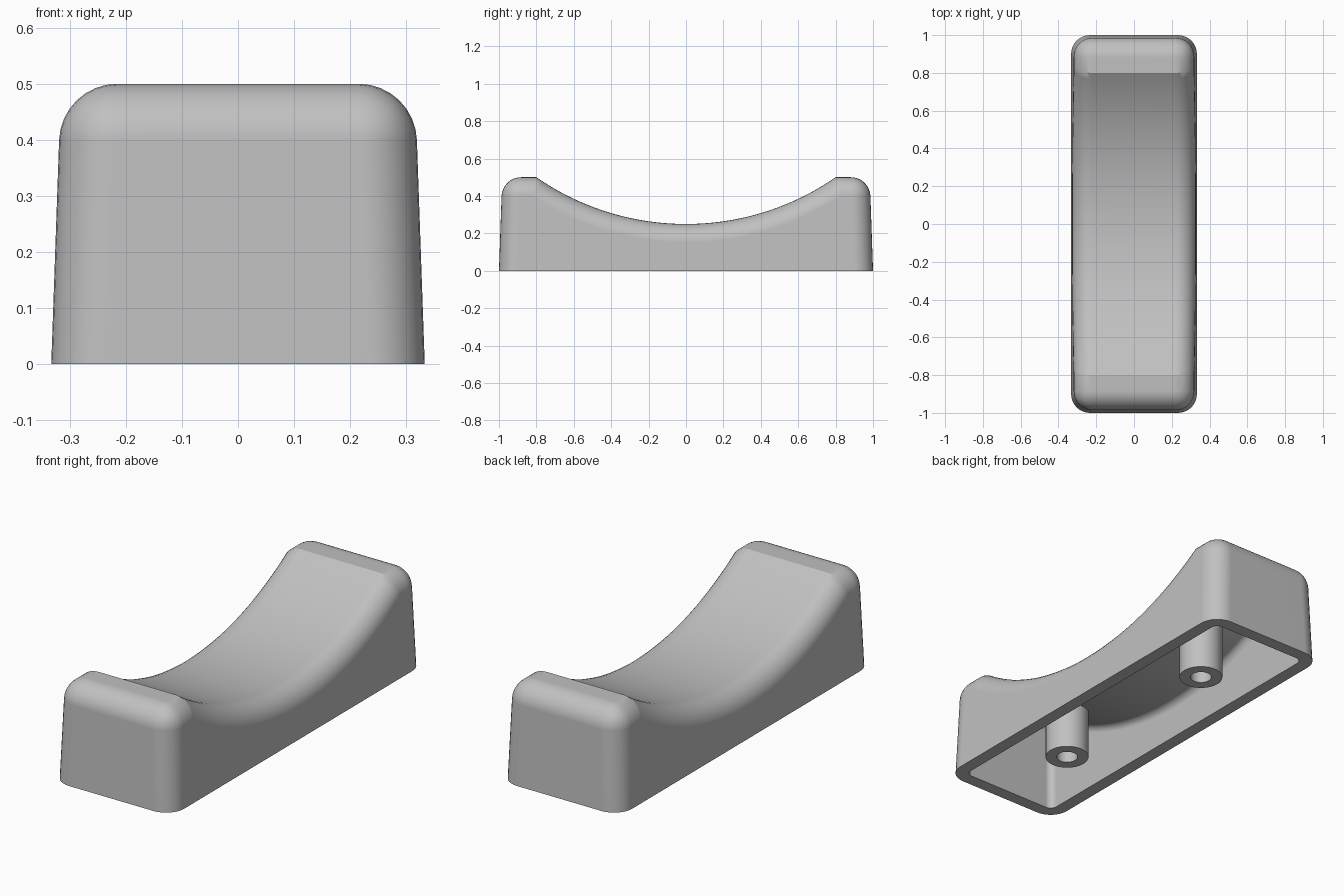
import bpy
import bmesh
import math

if "Cube" in bpy.data.objects:
    bpy.data.objects.remove(bpy.data.objects["Cube"], do_unlink=True)

HALF_W, HALF_L, HEIGHT = 0.333, 1.0, 0.5
WALL, FILLET, DRAFT = 0.065, 0.1, 0.035
ARC_R, ARC_Z = 1.405, 1.655          # saddle arc radius and centre height
ARC_STEPS, FILLET_STEPS = 48, 8

grey = bpy.data.materials.new("plain_grey")
grey.use_nodes = True
colour = (0.53, 0.53, 0.53, 1)
grey.diffuse_color = colour
grey.node_tree.nodes["Principled BSDF"].inputs["Base Color"].default_value = colour


def saddle_z(y, inset=0.0):
    return ARC_Z - math.sqrt((ARC_R + inset) ** 2 - y * y)


def finish(name, bm):
    mesh = bpy.data.meshes.new(name)
    bm.to_mesh(mesh)
    bm.free()
    mesh.materials.append(grey)
    obj = bpy.data.objects.new(name, mesh)
    bpy.context.collection.objects.link(obj)
    bpy.ops.object.select_all(action='DESELECT')
    obj.select_set(True)
    bpy.context.view_layer.objects.active = obj
    bpy.ops.object.shade_smooth_by_angle(angle=math.radians(30))
    normals = obj.modifiers.new("even_shading", 'WEIGHTED_NORMAL')
    normals.keep_sharp = True
    return obj


def saddle_skin(inset):
    """Drafted, filleted block with a curved top and an open bottom."""
    w, l, h, r = HALF_W - inset, HALF_L - inset, HEIGHT - inset, FILLET - inset
    crease = math.sqrt((ARC_R + inset) ** 2 - (ARC_Z - h) ** 2)
    end = l - DRAFT * h
    profile = [(-l, 0), (-end, h)]
    for i in range(ARC_STEPS + 1):
        y = crease * (2 * i / ARC_STEPS - 1)
        profile.append((y, saddle_z(y, inset)))
    profile += [(end, h), (l, 0)]

    bm = bmesh.new()
    sides = [[bm.verts.new((s * (w - DRAFT * z), y, z)) for y, z in profile]
             for s in (-1, 1)]
    left, right = sides
    bm.faces.new(left)
    bm.faces.new(right)
    for i in range(len(profile)):
        j = (i + 1) % len(profile)
        bm.faces.new((left[i], left[j], right[j], right[i]))
    bmesh.ops.recalc_face_normals(bm, faces=bm.faces[:])

    # Round the rim and the four upright corners
    def is_rounded(edge):
        a, b = (v.co for v in edge.verts)
        along = a.x * b.x > 0
        return max(a.z, b.z) > 0.01 and (along or abs(a.y) > end - 0.01)

    bmesh.ops.bevel(bm, geom=[e for e in bm.edges if is_rounded(e)], offset=r,
                    offset_type='OFFSET', segments=FILLET_STEPS, profile=0.5,
                    affect='EDGES', clamp_overlap=False)
    base = [f for f in bm.faces if all(v.co.z < 0.001 for v in f.verts)]
    bmesh.ops.delete(bm, geom=base, context='FACES_ONLY')
    loose = [e for e in bm.edges if not e.link_faces]
    bmesh.ops.delete(bm, geom=loose, context='EDGES')
    return bm


# Hollow body: outer skin, reversed inner skin and the flat bottom rim
body = saddle_skin(0.0)
inner = saddle_skin(WALL)
bmesh.ops.reverse_faces(inner, faces=inner.faces[:])
inner_mesh = bpy.data.meshes.new("inner_skin")
inner.to_mesh(inner_mesh)
inner.free()
body.from_mesh(inner_mesh)
bpy.data.meshes.remove(inner_mesh)
rim = [e for e in body.edges if e.is_boundary]
bmesh.ops.bridge_loops(body, edges=rim)
bmesh.ops.recalc_face_normals(body, faces=body.faces[:])
finish("saddle_body", body)


def screw_post(name, y_pos, radius=0.103, bore=0.05, n=40):
    """Tube from the base up to the curved ceiling, with a blind bore."""
    bm = bmesh.new()

    def ring(r, top):
        verts = []
        for i in range(n):
            a = 2 * math.pi * i / n
            x, y = r * math.cos(a), y_pos + r * math.sin(a)
            z = saddle_z(y, WALL) + 0.01 if top else 0
            verts.append(bm.verts.new((x, y, z)))
        return verts

    rings = [ring(radius, True), ring(radius, False), ring(bore, False), ring(bore, True)]
    for upper, lower in zip(rings, rings[1:]):
        for i in range(n):
            j = (i + 1) % n
            bm.faces.new((upper[i], lower[i], lower[j], upper[j]))
    bm.faces.new(rings[-1])
    bmesh.ops.recalc_face_normals(bm, faces=bm.faces[:])
    # The open post must face outward at its flat foot
    foot = next(f for f in bm.faces if all(v.co.z < 0.001 for v in f.verts))
    if foot.normal.z > 0:
        bmesh.ops.reverse_faces(bm, faces=bm.faces[:])
    finish(name, bm)


screw_post("front_screw_post", -0.5)
screw_post("back_screw_post", 0.5)
